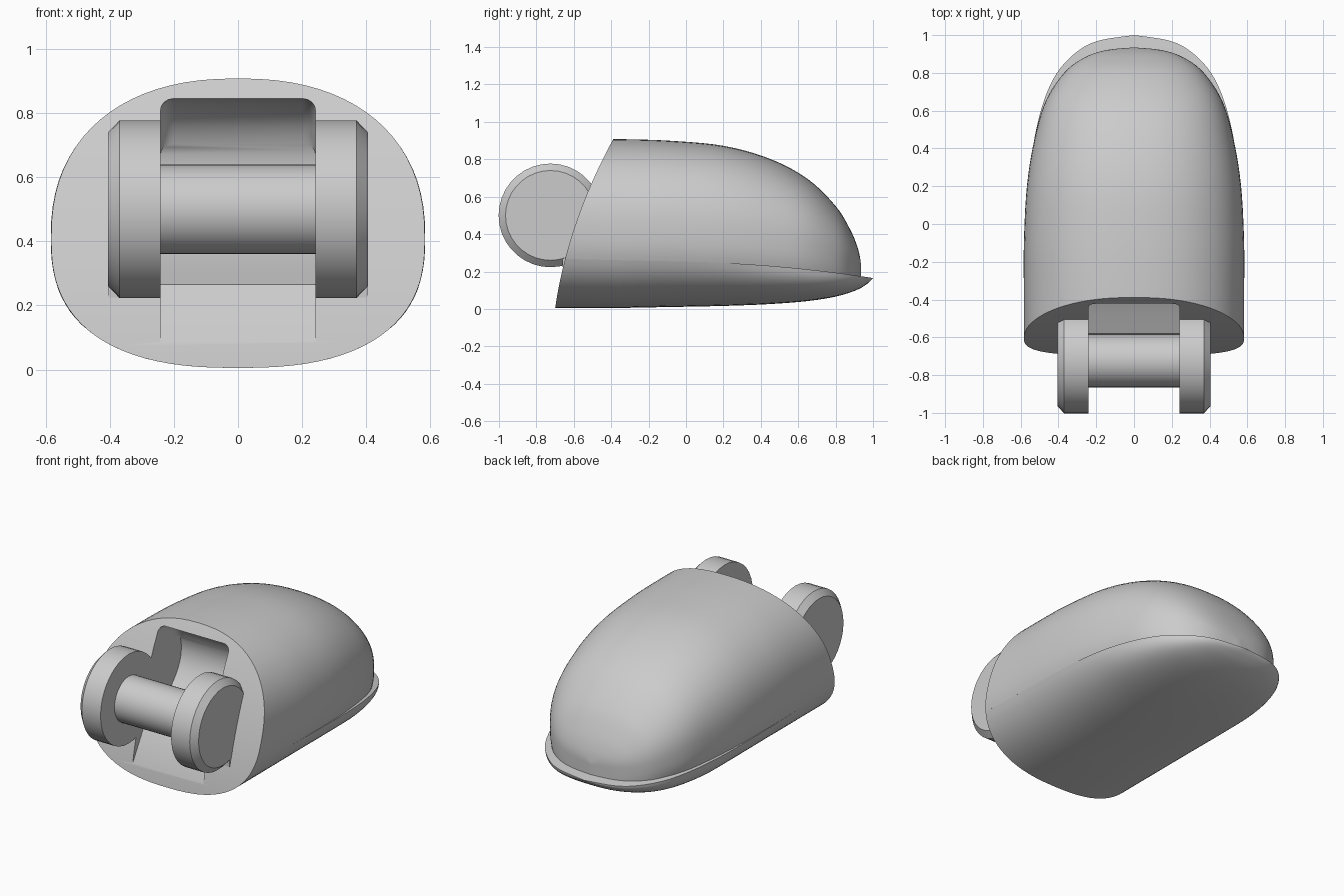
import bpy, bmesh, math
from mathutils import Vector

old = bpy.data.objects.get("Cube")
if old:
    bpy.data.objects.remove(old)

grey = bpy.data.materials.new("light_grey")
grey.use_nodes = True
GREY = (0.6, 0.6, 0.6, 1)
grey.diffuse_color = GREY
grey.node_tree.nodes["Principled BSDF"].inputs["Base Color"].default_value = GREY

AXIS_Y, AXIS_Z = -0.725, 0.5
SLOT = 0.242


def finish(bm, name):
    bmesh.ops.remove_doubles(bm, verts=bm.verts, dist=0.0005)
    bmesh.ops.dissolve_degenerate(bm, edges=bm.edges, dist=0.0001)
    bmesh.ops.recalc_face_normals(bm, faces=bm.faces)
    mesh = bpy.data.meshes.new(name)
    bm.to_mesh(mesh)
    bm.free()
    mesh.materials.append(grey)
    obj = bpy.data.objects.new(name, mesh)
    bpy.context.collection.objects.link(obj)
    return obj


def smooth(obj):
    bpy.ops.object.select_all(action='DESELECT')
    obj.select_set(True)
    bpy.context.view_layer.objects.active = obj
    bpy.ops.object.shade_smooth_by_angle(angle=math.radians(32))


def spline(rows, steps):
    """Smooth in-between rows through the given stations."""
    out = []
    for i in range(len(rows) - 1):
        a, b, c, d = (Vector(rows[max(0, min(len(rows) - 1, i + k))]) for k in (-1, 0, 1, 2))
        for s in range(steps):
            t = s / steps
            out.append(b + (c - a) * t / 2 + (a * 2 - b * 5 + c * 4 - d) * t * t / 2
                       + (b * 3 - a - c * 3 + d) * t ** 3 / 2)
    return out + [Vector(rows[-1])]


def front_y(z):
    return -0.70 + 0.142 * z + 0.221 * z * z


def split_z(y):
    return 0.265 - 0.02 * max(0, y + 0.6) - 0.068 * max(0, y) ** 2


def arc(w, c, h, n, t0, t1, count):
    """Part of a superellipse, h is the height above or below the middle."""
    pts = []
    for i in range(count + 1):
        t = t0 + (t1 - t0) * i / count
        pts.append((w * max(0, math.cos(t)) ** (2 / n), c + h * max(0, math.sin(t)) ** (2 / n)))
    return pts


def loft(sections, name):
    """Loft mirrored half sections; the first one lies on the curved front."""
    bm = bmesh.new()
    rings = []
    for k, (y, half) in enumerate(sections):
        ring = [(x, z) for x, z in half] + [(-x, z) for x, z in reversed(half[:-1])]
        rings.append([bm.verts.new((x, front_y(z) if k == 0 else y, z)) for x, z in ring])
    n = len(rings[0])
    for a, b in zip(rings, rings[1:]):
        for i in range(n):
            j = (i + 1) % n
            bm.faces.new((a[i], a[j], b[j], b[i]))
    for ring in (rings[0], rings[-1]):
        for i in range(n // 2):
            f = [ring[i], ring[i + 1], ring[n - 2 - i], ring[n - 1 - i]]
            bm.faces.new(list(dict.fromkeys(f)))
    return finish(bm, name)


# Upper shell stations: y, half width, top, height of widest point
UPPER = [(-0.36, 0.583, 0.908, 0.41), (-0.1, 0.583, 0.9, 0.41), (0.2, 0.567, 0.872, 0.39),
         (0.45, 0.527, 0.802, 0.36), (0.65, 0.468, 0.695, 0.33), (0.8, 0.37, 0.55, 0.29),
         (0.88, 0.265, 0.42, 0.265), (0.92, 0.15, 0.32, 0.25), (0.935, 0.0, 0.245, 0.235)]
# Lower shell stations: y, half width, bottom, height of widest point
LOWER = [(-0.36, 0.583, 0.005, 0.41), (-0.1, 0.583, 0.01, 0.4), (0.2, 0.567, 0.016, 0.35),
         (0.45, 0.53, 0.026, 0.27), (0.65, 0.478, 0.042, 0.225), (0.8, 0.408, 0.066, 0.2),
         (0.91, 0.305, 0.1, 0.185), (0.97, 0.19, 0.135, 0.175), (1.0, 0.0, 0.165, 0.165)]


def upper_half(w, top, c, s):
    depth = c * 0.99
    t0 = math.asin(min(1, max(0, (c - s) / depth)) ** 1.25)
    below = arc(w, c, -depth, 2.5, t0, 0, 5)
    return below[:-1] + arc(w, c, max(0.002, top - c), 2.3, 0, math.pi / 2, 20)


def lower_half(w, bottom, c, s):
    c = max(c, s)
    depth = max(0.002, c - bottom)
    t0 = math.asin(min(1, (c - s) / depth) ** 1.25)
    return arc(w, c, -depth, 2.5, t0, math.pi / 2, 18)


def shell(rows, half, name):
    rows = spline(rows, 5)
    first = (0, half(*rows[0][1:], 0.268))
    return loft([first] + [(r[0], half(*r[1:], split_z(r[0]))) for r in rows], name)


upper = shell(UPPER, upper_half, "upper_shell")
lower = shell(LOWER, lower_half, "lower_shell")

# Slot cutter: side profile swept across, with rounded ceiling corners
curve = spline([(-0.58, 0.265), (-0.36, 0.38), (-0.24, 0.51), (-0.21, 0.64),
                (-0.26, 0.76), (-0.36, 0.83), (-0.46, 0.85)], 4)
profile = [(-0.9, 0.85), (-0.9, 0.08), (-0.69, 0.08)] + [tuple(p) for p in curve]
bm = bmesh.new()
sides = [[bm.verts.new((x, y, z)) for y, z in profile] for x in (-SLOT, SLOT)]
for side in sides:
    bm.faces.new(side)
for i in range(len(profile)):
    j = (i + 1) % len(profile)
    bm.faces.new((sides[0][i], sides[0][j], sides[1][j], sides[1][i]))
bmesh.ops.recalc_face_normals(bm, faces=bm.faces)
corners = [e for e in bm.edges if all(v.co.z > 0.7 and v.co.y > -0.95 for v in e.verts)
           and e.verts[0].co.x == e.verts[1].co.x]
bmesh.ops.bevel(bm, geom=corners, offset=0.04, segments=4, profile=0.5, affect='EDGES')
cutter = finish(bm, "slot_cutter")
cutter.hide_render = True

for obj in (upper, lower):
    mod = obj.modifiers.new("slot", 'BOOLEAN')
    mod.operation = 'DIFFERENCE'
    mod.solver = 'EXACT'
    mod.object = cutter
    bpy.context.view_layer.objects.active = obj
    bpy.ops.object.modifier_apply(modifier=mod.name)
    smooth(obj)
bpy.data.objects.remove(cutter)


def turned(points, name):
    """Solid turned about the hinge axis from (x, radius) points."""
    bm = bmesh.new()
    n = 36
    rings = [[bm.verts.new((x, AXIS_Y + r * math.cos(math.tau * i / n),
                            AXIS_Z + r * math.sin(math.tau * i / n))) for i in range(n)]
             for x, r in points]
    for a, b in zip(rings, rings[1:]):
        for i in range(n):
            bm.faces.new((a[i], a[i - 1], b[i - 1], b[i]))
    bm.faces.new(rings[0])
    bm.faces.new(rings[-1])
    smooth(finish(bm, name))


# Hinge pin, end discs and the small feet under the discs
turned([(-SLOT - 0.02, 0.14), (SLOT + 0.02, 0.14)], "hinge_pin")
for s, label in ((1, "left"), (-1, "right")):
    turned([(s * SLOT, 0.277), (s * 0.37, 0.277), (s * 0.405, 0.24)], label + "_disc")
    bm = bmesh.new()
    bmesh.ops.create_cube(bm, size=1)
    for v in bm.verts:
        v.co = Vector((s * 0.3235 + v.co.x * 0.161, -0.61 + v.co.y * 0.1, 0.31 + v.co.z * 0.17))
    finish(bm, label + "_disc_foot")
